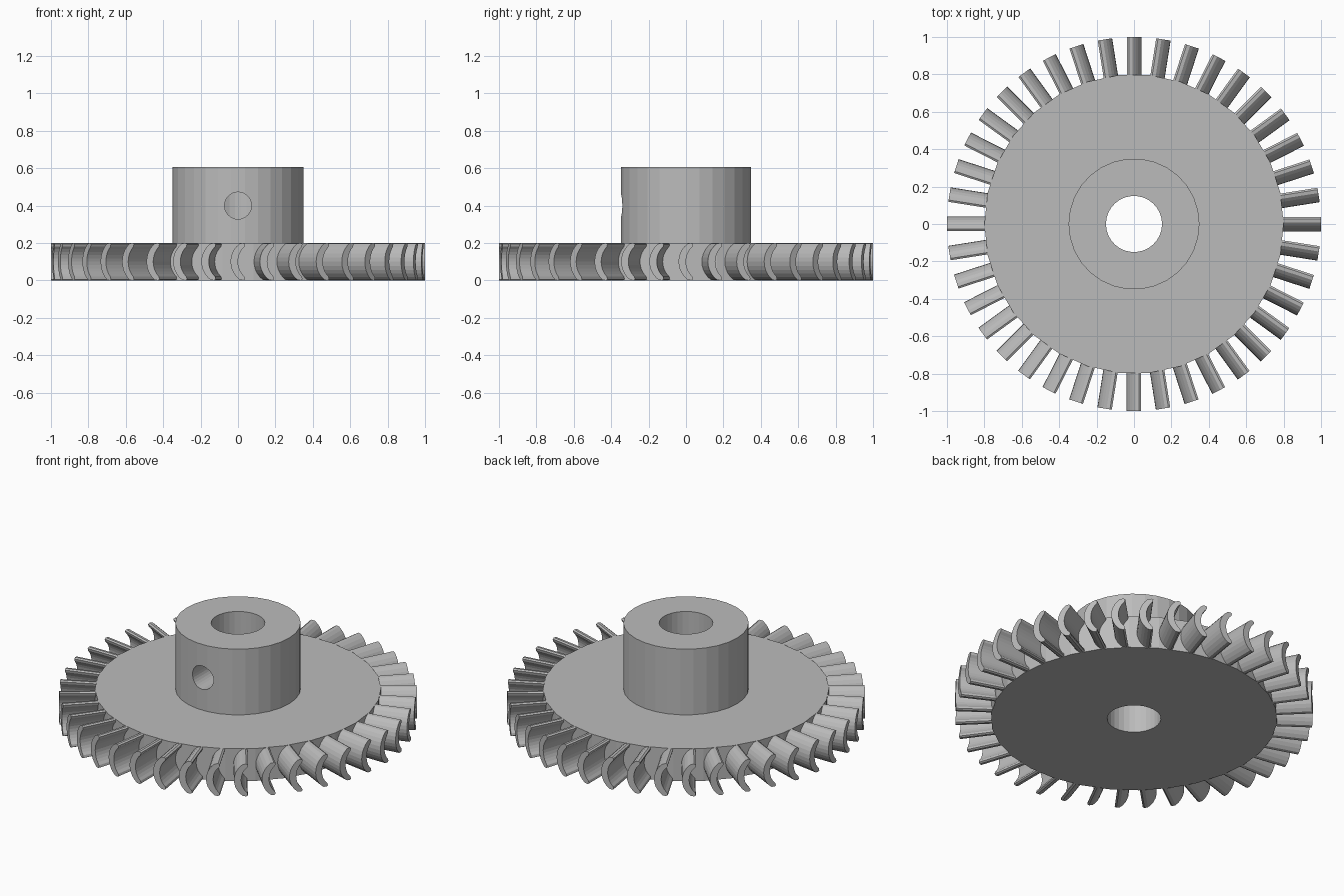
import bpy, bmesh
from math import sin, cos, pi, asin
from mathutils import Matrix

cube = bpy.data.objects.get("Cube")
if cube:
    bpy.data.objects.remove(cube)

SIDES, BLADES = 30, 40
HEIGHT = 0.2

grey = bpy.data.materials.new("plain grey")
grey.use_nodes = True
colour = (0.5, 0.5, 0.5, 1)
grey.diffuse_color = colour
grey.node_tree.nodes["Principled BSDF"].inputs["Base Color"].default_value = colour


def add_object(name, bm):
    bmesh.ops.recalc_face_normals(bm, faces=bm.faces)
    mesh = bpy.data.meshes.new(name)
    bm.to_mesh(mesh)
    bm.free()
    mesh.materials.append(grey)
    obj = bpy.data.objects.new(name, mesh)
    bpy.context.collection.objects.link(obj)
    return obj


def lathe(name, profile, sides=SIDES):
    """Turn a closed (radius, z) profile around the z axis."""
    bm = bmesh.new()
    rings = [[bm.verts.new((r * cos(2 * pi * i / sides), r * sin(2 * pi * i / sides), z))
              for r, z in profile] for i in range(sides)]
    n = len(profile)
    for i in range(sides):
        a, b = rings[i], rings[(i + 1) % sides]
        for j in range(n):
            k = (j + 1) % n
            bm.faces.new((a[j], b[j], b[k], a[k]))
    return add_object(name, bm)


def arc(apex, radius, half_chord, steps):
    """Points on an arc bulging to -x, from low to high."""
    limit = asin(half_chord / radius)
    angles = [limit * (2 * i / steps - 1) for i in range(steps + 1)]
    return [(apex + radius * (1 - cos(a)), HEIGHT / 2 + radius * sin(a)) for a in angles]


# Disc and hub with a bore through both
wheel = lathe("wheel_and_hub", [(0.15, 0), (0.8, 0), (0.8, HEIGHT),
                                (0.35, HEIGHT), (0.35, 0.605), (0.15, 0.605)])

# Set screw hole through the front wall of the hub
bm = bmesh.new()
bmesh.ops.create_cone(bm, cap_ends=True, segments=SIDES, radius1=0.072, radius2=0.072, depth=0.5,
                      matrix=Matrix.Translation((0, -0.27, 0.4)) @ Matrix.Rotation(pi / 2, 4, 'X'))
cutter = add_object("screw_hole_cutter", bm)
cutter.hide_render = True
cut = wheel.modifiers.new("screw_hole", 'BOOLEAN')
cut.operation, cut.solver, cut.object = 'DIFFERENCE', 'EXACT', cutter
graph = bpy.context.evaluated_depsgraph_get()
wheel.data = bpy.data.meshes.new_from_object(wheel.evaluated_get(graph))
wheel.modifiers.clear()
bpy.data.objects.remove(cutter)

# Crescent blade section with rounded tips
outer = arc(-0.04, 0.12, 0.097, 10)
inner = arc(0.0, 0.11, 0.08, 10)
tip = [(0.028, HEIGHT), (0.038, HEIGHT - 0.006)]
section = outer + tip + inner[::-1] + [(x, HEIGHT - z) for x, z in reversed(tip)]

# Ring of blades reaching out from the rim
bm = bmesh.new()
for i in range(BLADES):
    turn = Matrix.Rotation(2 * pi * i / BLADES, 4, 'Z')
    root, end = ([bm.verts.new((x, -r, z)) for x, z in section] for r in (0.78, 0.999))
    bm.faces.new(root)
    bm.faces.new(end[::-1])
    for j in range(len(section)):
        k = (j + 1) % len(section)
        bm.faces.new((root[j], root[k], end[k], end[j]))
    bmesh.ops.transform(bm, matrix=turn, verts=root + end)
add_object("blades", bm)
